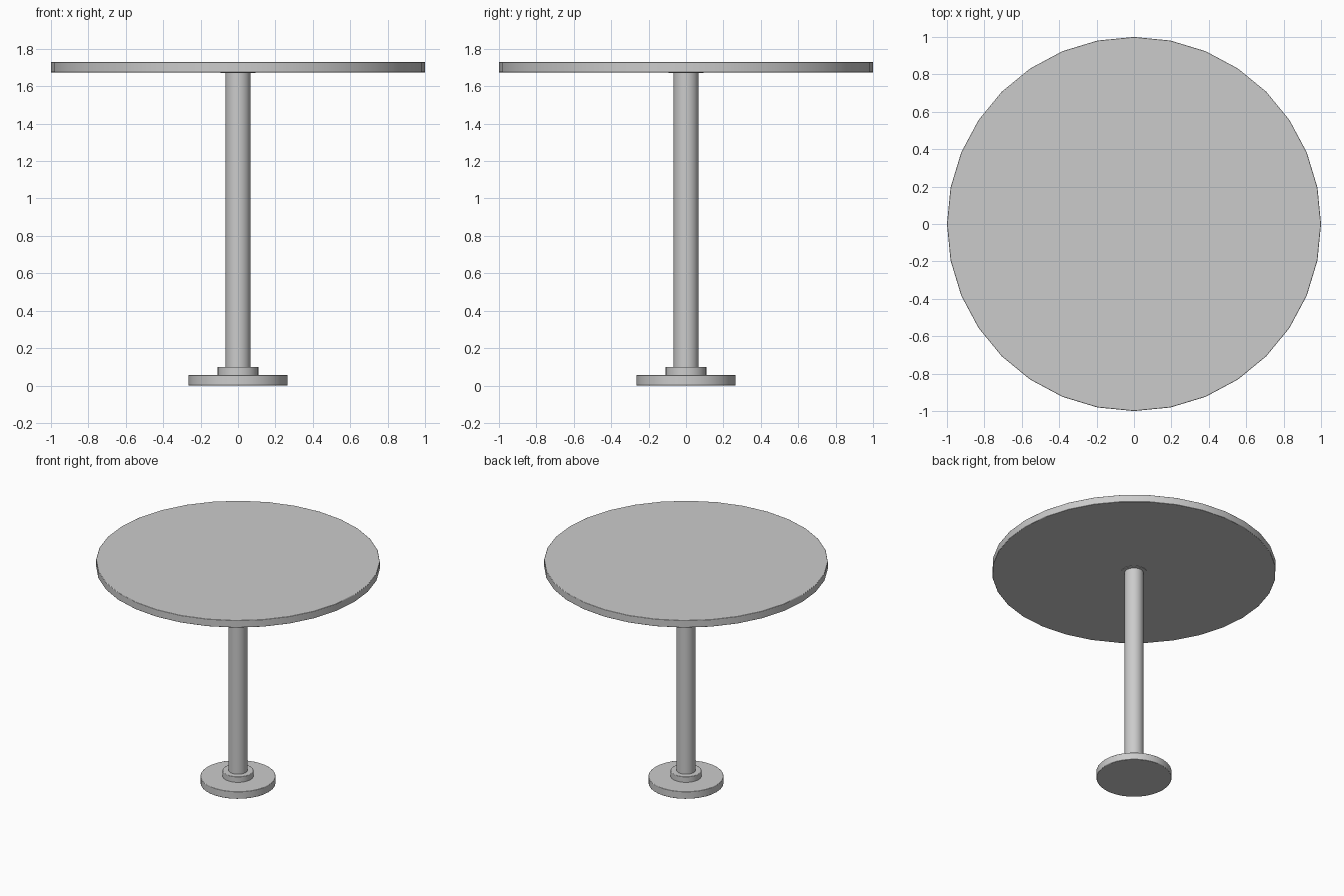
import bpy, math

if "Cube" in bpy.data.objects:
    bpy.data.objects.remove(bpy.data.objects["Cube"])


def disc(name, radius, z0, z1, bevel=0.0, sides=32):
    """Upright cylinder between two heights with an optional softened rim."""
    bpy.ops.mesh.primitive_cylinder_add(
        vertices=sides, radius=radius, depth=z1 - z0, location=(0, 0, (z0 + z1) / 2))
    ob = bpy.context.object
    ob.name = name
    # put a vertex on each axis regardless of primitive start angle
    bpy.ops.object.shade_smooth_by_angle(angle=math.radians(30))
    if bevel:
        mod = ob.modifiers.new("rim_bevel", "BEVEL")
        mod.width = bevel
        mod.segments = 2
        mod.limit_method = 'ANGLE'
        mod.angle_limit = math.radians(40)
    return ob


# Floor plate and collar
disc("base_plate", 0.265, 0.0, 0.056, bevel=0.003)
disc("base_collar", 0.109, 0.05, 0.10, bevel=0.003)

# Central column
disc("column", 0.067, 0.09, 1.69)

# Thin mounting ring almost flush with the underside of the top
disc("top_mount", 0.093, 1.671, 1.69)

# Round table top
disc("table_top", 1.0, 1.674, 1.73, bevel=0.003)
